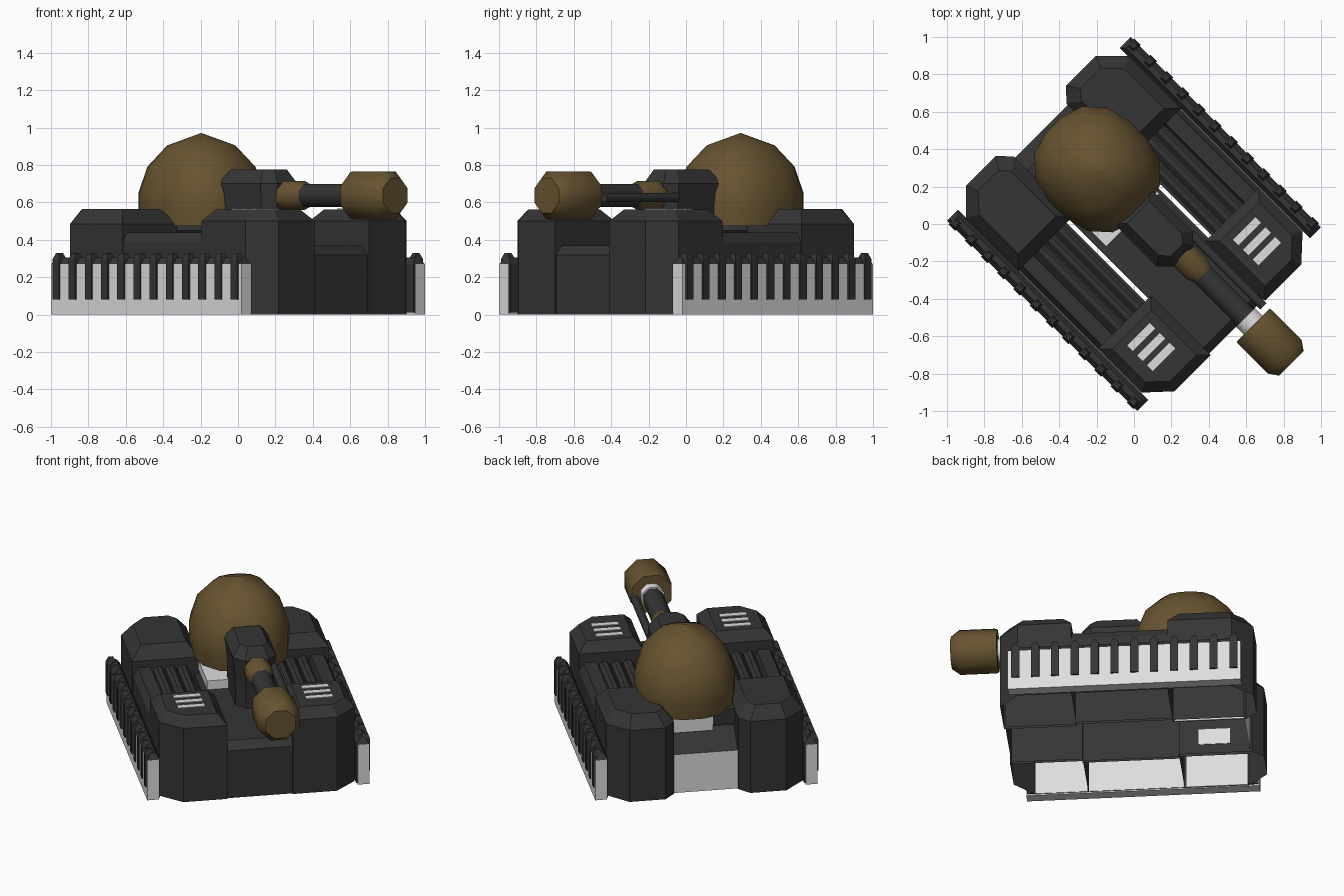
import bpy, bmesh, math
from mathutils import Matrix

if "Cube" in bpy.data.objects:
    bpy.data.objects.remove(bpy.data.objects["Cube"])

# The vehicle is modelled facing local -y, then every part is turned 45 degrees
TURN = Matrix.Rotation(math.radians(45), 4, 'Z')


def material(name, col):
    m = bpy.data.materials.new(name)
    m.diffuse_color = (*col, 1)
    m.use_nodes = True
    m.node_tree.nodes["Principled BSDF"].inputs["Base Color"].default_value = m.diffuse_color
    return m


DARK = material("dark_grey", (0.035, 0.035, 0.035))
GOLD = material("bronze", (0.135, 0.087, 0.030))
LIGHT = material("light_grey", (0.73, 0.73, 0.73))


def finish(name, bm, mats, rule=None, smooth=None):
    bmesh.ops.recalc_face_normals(bm, faces=bm.faces)
    bm.normal_update()
    if rule:
        for f in bm.faces:
            f.material_index = rule(f)
    bm.transform(TURN)
    me = bpy.data.meshes.new(name)
    bm.to_mesh(me)
    bm.free()
    for m in mats:
        me.materials.append(m)
    if smooth:
        me.shade_smooth()
        me.set_sharp_from_angle(angle=math.radians(smooth))
    ob = bpy.data.objects.new(name, me)
    bpy.context.collection.objects.link(ob)
    return ob


def loft(bm, rings, bottom=True):
    """Skin a list of equal-length vertex rings and cap the ends."""
    vr = [[bm.verts.new(p) for p in r] for r in rings]
    n = len(vr[0])
    for a, b in zip(vr, vr[1:]):
        for i in range(n):
            j = (i + 1) % n
            bm.faces.new((a[i], a[j], b[j], b[i]))
    if bottom:
        bm.faces.new(vr[0][::-1])
    bm.faces.new(vr[-1])


def block(bm, outline, levels, bottom=True):
    """Stack an xy outline at (z, inset) levels."""
    xs, ys = [p[0] for p in outline], [p[1] for p in outline]
    cx, cy = (min(xs) + max(xs)) / 2, (min(ys) + max(ys)) / 2
    hx, hy = max(xs) - cx, max(ys) - cy
    loft(bm, [[(cx + (x - cx) * (1 - d / hx), cy + (y - cy) * (1 - d / hy), z)
               for x, y in outline] for z, d in levels], bottom)


def rect(x0, x1, y0, y1):
    return [(x0, y0), (x1, y0), (x1, y1), (x0, y1)]


def box(bm, x0, x1, y0, y1, z0, z1):
    block(bm, rect(x0, x1, y0, y1), [(z0, 0), (z1, 0)])


def turned(bm, x, z, profile, n=8):
    """Solid of revolution along y from (y, radius) pairs, flat side up."""
    ang = [2 * math.pi * (i + 0.5) / n for i in range(n)]
    loft(bm, [[(x + r * math.cos(a), y, z + r * math.sin(a)) for a in ang]
              for y, r in profile])


# Side pods, decks, tubes and skirts on both sides (bodies are open below)
for s, side in ((1, "right"), (-1, "left")):
    def flip(pts):
        return [(s * x, y) for x, y in pts]

    def span(x0, x1):
        return sorted((s * x0, s * x1))

    # front pod, clipped at its outer front corner
    bm = bmesh.new()
    block(bm, flip([(.205, -.785), (.48, -.785), (.61, -.665), (.61, -.335), (.205, -.335)]),
          [(0, 0), (.50, 0), (.562, .055)], bottom=False)
    finish(side + "_front_pod", bm, [DARK])

    # rear pod, clipped at both rear corners
    bm = bmesh.new()
    block(bm, flip([(.20, .26), (.615, .26), (.615, .655), (.49, .78), (.265, .78), (.20, .71)]),
          [(0, 0), (.485, 0), (.565, .065)], bottom=False)
    finish(side + "_rear_pod", bm, [DARK])

    # middle deck: sloped shoulder outside, lower trough inside
    bm = bmesh.new()
    sec = [(.25, 0), (.25, .39), (.49, .39), (.50, .44), (.58, .44), (.61, .385), (.61, 0)]
    for (xa, za), (xb, zb) in zip(sec, sec[1:]):
        bm.faces.new([bm.verts.new((s * x, y, z)) for x, y, z in
                      ((xa, -.34, za), (xb, -.34, zb), (xb, .265, zb), (xa, .265, za))])
    bmesh.ops.remove_doubles(bm, verts=bm.verts, dist=1e-4)
    finish(side + "_middle_deck", bm, [DARK])

    # engine tubes in the trough
    bm = bmesh.new()
    for x in (.30, .375, .45):
        turned(bm, s * x, .405, [(-.36, .036), (.29, .036)])
    finish(side + "_engine_tubes", bm, [DARK])

    # three vent stripes
    bm = bmesh.new()
    a, b = span(.315, .485)
    for y in (-.455, -.53, -.605):
        box(bm, a, b, y - .021, y + .021, .56, .567)
    finish(side + "_vent_stripes", bm, [LIGHT])

    # skirt: pale plate, dark backing, dark chamfered top rail
    bm = bmesh.new()
    a, b = span(.622, .694)
    box(bm, a, b, -.72, .72, 0, .27)
    finish(side + "_skirt", bm, [LIGHT])
    bm = bmesh.new()
    a, b = span(.612, .622)
    box(bm, a, b, -.715, .715, 0.01, .27)
    finish(side + "_skirt_backing", bm, [DARK])
    bm = bmesh.new()
    a, b = span(.612, .694)
    block(bm, rect(a, b, -.72, .72), [(.268, 0), (.305, .025)])
    finish(side + "_skirt_rail", bm, [DARK])

    # skirt teeth, hooked over the rail
    bm = bmesh.new()
    a, b = span(.67, .703)
    c, d = span(.645, .703)
    for i in range(12):
        y = -.672 + i * .1225
        box(bm, a, b, y - .025, y + .025, .08, .28)
        block(bm, rect(c, d, y - .025, y + .025), [(.28, 0), (.295, 0), (.33, .014)])
    finish(side + "_skirt_teeth", bm, [DARK])

# Pale inner walls seen from underneath
bm = bmesh.new()
for x, y0, y1, z0, z1 in ((-.607, -.66, -.34, 0, .27), (-.607, -.33, .255, 0, .27),
                          (-.607, .27, .65, 0, .27), (.206, .27, .70, 0, .27),
                          (-.195, .38, .58, .06, .17)):
    box(bm, x, x + .004, y0, y1, z0, z1)
finish("inner_walls", bm, [LIGHT])

# Centre hull: side profile swept across, pale rear face, open below
profile = [(-.775, 0), (-.775, .32), (-.73, .37), (.56, .37), (.70, .26), (.70, 0)]
bm = bmesh.new()
loft(bm, [[(x, y, z) for y, z in profile] for x in (-.228, .228)])
bmesh.ops.recalc_face_normals(bm, faces=bm.faces)
bm.normal_update()
bmesh.ops.delete(bm, geom=[f for f in bm.faces if f.normal.z < -.9], context='FACES_ONLY')
finish("centre_hull", bm, [DARK, LIGHT], lambda f: 1 if f.normal.y > .9 else 0)

# Turret ring and pale neck
circle = [(.23 * math.cos(i * math.pi / 8), .375 + .23 * math.sin(i * math.pi / 8)) for i in range(16)]
bm = bmesh.new()
block(bm, circle, [(.435, .015), (.45, 0), (.485, 0), (.497, .015)])
finish("turret_ring", bm, [DARK])
bm = bmesh.new()
box(bm, -.19, .21, .02, .5, .365, .43)
box(bm, -.06, .22, .45, .612, .365, .50)
finish("turret_neck", bm, [LIGHT])
bm = bmesh.new()
box(bm, -.2, -.06, .45, .61, .40, .50)
finish("neck_block", bm, [DARK])


# Dome: rounded-square plan, egg-shaped, slightly right of centre
def dome_point(r, a, z):
    c, d = math.cos(a), math.sin(a)
    k = (abs(c) ** 2.5 + abs(d) ** 2.5) ** (-1 / 2.5)
    return (.068 + .305 * r * k * c, .345 + .335 * r * k * d, z)


bm = bmesh.new()
loft(bm, [[dome_point(r, math.pi * (i + .5) / 8, z) for i in range(16)]
          for r, z in ((.97, .475), (1, .57), (1, .65), (.86, .79), (.54, .905), (.01, .97))])
finish("turret_dome", bm, [GOLD], smooth=60)

# Gun mount with clipped front corners
bm = bmesh.new()
block(bm, [(-.075, .08), (-.075, -.245), (-.01, -.31), (.14, -.31), (.195, -.25), (.195, .08)],
      [(.36, .02), (.55, .015), (.70, 0), (.775, .05)])
finish("gun_mount", bm, [DARK])

# Gun: collar, barrel, clamp, muzzle and side rod
GX, GZ = .068, .637
for name, prof, mat in (
        ("gun_collar", [(-.29, .085), (-.40, .085), (-.455, .065)], GOLD),
        ("gun_barrel", [(-.30, .066), (-.86, .066)], DARK),
        ("gun_clamp", [(-.775, .077), (-.85, .077)], LIGHT),
        ("gun_muzzle", [(-.832, .134), (-.85, .139), (-1.07, .139), (-1.122, .10)], GOLD)):
    bm = bmesh.new()
    turned(bm, GX, GZ, prof)
    finish(name, bm, [mat], smooth=50)
bm = bmesh.new()
turned(bm, .178, .625, [(-.25, .026), (-.80, .026)])
finish("side_rod", bm, [DARK], smooth=50)
